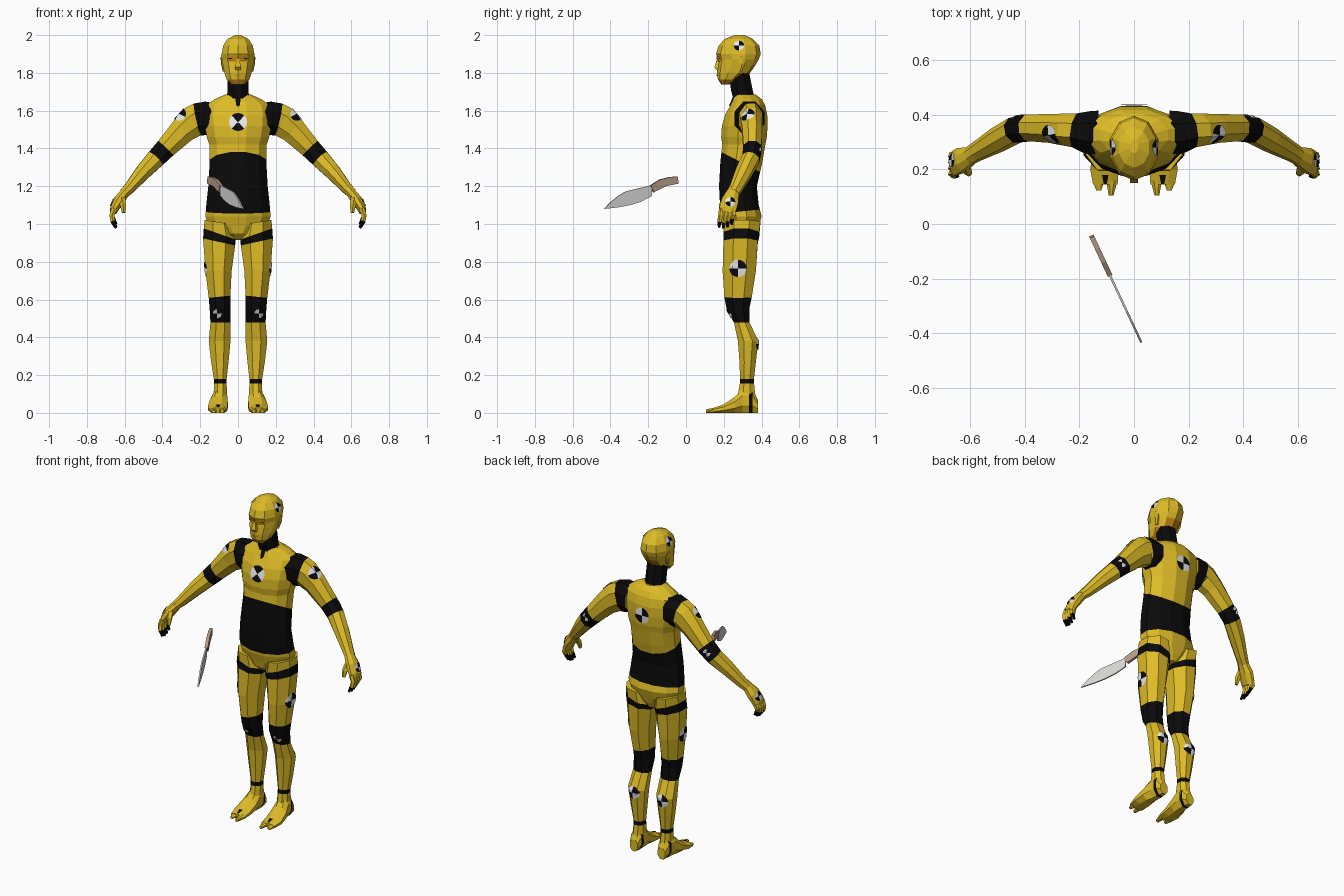
import bpy, bmesh, math
from mathutils import Vector
from mathutils.bvhtree import BVHTree

cube = bpy.data.objects.get("Cube")
if cube:
    bpy.data.objects.remove(cube, do_unlink=True)


def material(name, rgb):
    m = bpy.data.materials.new(name)
    m.use_nodes = True
    m.diffuse_color = (*rgb, 1)
    m.node_tree.nodes["Principled BSDF"].inputs["Base Color"].default_value = (*rgb, 1)
    return m


yellow = material("yellow", (0.73, 0.50, 0.02))
black = material("black", (0.003, 0.003, 0.003))
white = material("white", (0.8, 0.8, 0.8))
amber = material("amber", (0.55, 0.25, 0.008))
steel = material("steel", (0.68, 0.68, 0.66))
wood = material("wood", (0.46, 0.33, 0.24))
BODY = (yellow, black)


def finish(name, bm, mats):
    """Turn a bmesh into an object and return a tree for projecting plates onto it."""
    bmesh.ops.recalc_face_normals(bm, faces=bm.faces)
    tree = BVHTree.FromBMesh(bm)
    me = bpy.data.meshes.new(name)
    bm.to_mesh(me)
    bm.free()
    for m in mats:
        me.materials.append(m)
    bpy.context.collection.objects.link(bpy.data.objects.new(name, me))
    return tree


def loft(rings, dark=()):
    """Skin a list of point rings, the segments listed in dark being black."""
    bm = bmesh.new()
    rows = [[bm.verts.new(p) for p in r] for r in rings]
    n = len(rows[0])
    for k, (a, b) in enumerate(zip(rows, rows[1:])):
        for i in range(n):
            j = (i + 1) % n
            bm.faces.new((a[i], a[j], b[j], b[i])).material_index = int(k in dark)
    bm.faces.new(rows[0])
    bm.faces.new(rows[-1]).material_index = int(len(rows) - 2 in dark)
    return bm


def circle(n):
    k = math.cos(math.pi / n)
    return [(math.cos((i + .5) * math.tau / n) / k, math.sin((i + .5) * math.tau / n) / k)
            for i in range(n)]


def level(z, x0, x1, y0, y1, n=8, tilt=0, s=1):
    """Ring at height z that fills a rectangle; tilt raises its outer side."""
    hx, hy = (x1 - x0) / 2, (y1 - y0) / 2
    return [Vector((s * (x0 + hx + hx * c), y0 + hy + hy * d, z + tilt * hx * c)) for c, d in circle(n)]


def tube(path, s=1, n=8):
    """Rings along a path of (x, y, z, half depth, half height)."""
    pts = [Vector(p[:3]) for p in path]
    rings = []
    for i, p in enumerate(path):
        t = (pts[min(i + 1, len(pts) - 1)] - pts[max(i - 1, 0)]).normalized()
        u = Vector((0, 1, 0))
        u = (u - t * t.dot(u)).normalized()
        v = t.cross(u)
        ring = [pts[i] + u * p[3] * c + v * p[4] * d for c, d in circle(n)]
        rings.append([Vector((s * q.x, q.y, q.z)) for q in ring])
    return rings


def plate(name, tree, centre, direction, polys, mats, lift=.005):
    """Lay flat polygons (points, material) on a surface, seen along a direction."""
    d = Vector(direction).normalized()
    u = d.cross(Vector((0, 1, 0) if abs(d.z) > .9 else (0, 0, 1))).normalized()
    v = u.cross(d)
    bm = bmesh.new()
    for pts, mat in polys:
        hits = [tree.ray_cast(Vector(centre) + u * a + v * b - d * .3, d)[0] for a, b in pts]
        if all(hits):
            bm.faces.new([bm.verts.new(h - d * lift) for h in hits]).material_index = mat
    bmesh.ops.remove_doubles(bm, verts=bm.verts, dist=.0002)
    finish(name, bm, mats)


def strip(x, low, high):
    """Horizontal band in four pieces, so that it can follow a curved face."""
    xs = [x * (k / 2 - 1) for k in range(5)]
    return [([(a, low), (b, low), (b, high), (a, high)], 0) for a, b in zip(xs, xs[1:])]


def target(name, tree, centre, direction, r, turn=0):
    """Round marker with alternating black and white quarters."""
    def at(k, i):
        a = math.tau * i / 16 + turn
        return (r * k / 3 * math.cos(a), r * k / 3 * math.sin(a))
    polys = []
    for i in range(16):
        for k in range(3):
            pts = [at(k, i), at(k + 1, i), at(k + 1, i + 1), at(k, i + 1)]
            polys.append((pts if k else pts[:3], (i // 4) % 2))
    plate(name, tree, centre, direction, polys, (black, white))


# Torso, cut along two slanted planes for the black waist
torso_rows = [(.915, .03, .25, .355), (.95, .09, .212, .372), (.99, .155, .202, .385), (1.04, .173, .187, .4),
              (1.1, .168, .18, .385), (1.2, .157, .175, .375), (1.33, .15, .182, .405), (1.42, .152, .192, .42),
              (1.46, .165, .186, .428), (1.52, .176, .19, .432), (1.58, .18, .208, .43), (1.63, .17, .236, .418),
              (1.66, .125, .25, .402), (1.685, .07, .258, .37)]
bm = loft([level(z, -w, w, a, b, 12) for z, w, a, b in torso_rows])
cuts = [(1.385, 1.26), (1.055, 1.08)]
for front, back in cuts:
    bmesh.ops.bisect_plane(bm, geom=bm.verts[:] + bm.edges[:] + bm.faces[:], dist=.0001,
                           plane_co=(0, .18, front), plane_no=(0, (front - back) / .24, 1))
for f in bm.faces:
    c = f.calc_center_median()
    top, low = [a + (b - a) * (c.y - .18) / .24 for a, b in cuts]
    f.material_index = int(low < c.z < top)
torso = finish("torso", bm, BODY)
target("chest_marker", torso, (0, .2, 1.54), (0, 1, 0), .048, math.pi / 4)
target("back_marker", torso, (0, .43, 1.52), (0, -1, 0), .048)

# Neck and pointed collar
neck_rows = [(1.64, .062, .258, .37), (1.7, .056, .24, .355), (1.8, .056, .225, .335)]
finish("neck", loft([level(z, -w, w, a, b) for z, w, a, b in neck_rows], (0, 1)), BODY)
collar = [([(-.07, .03), (0, -.035), (0, .03)], 0), ([(0, -.035), (.07, .03), (0, .03)], 0)]
plate("collar", torso, (0, .2, 1.655), (0, 1, 0), collar, (black,))

# Head, amber under the jaw and skull
head_rows = [(1.738, .034, .188, .225), (1.765, .06, .172, .285), (1.8, .072, .168, .335), (1.84, .08, .172, .362),
             (1.872, .086, .178, .38), (1.9, .087, .165, .39), (1.945, .078, .178, .383), (1.98, .055, .21, .35),
             (2.0, .015, .26, .31)]
bm = loft([level(z, -w, w, a, b, 10) for z, w, a, b in head_rows])
bmesh.ops.recalc_face_normals(bm, faces=bm.faces)
for f in bm.faces:
    f.material_index = int(f.normal.z < -.45 and f.calc_center_median().z < 1.83)
head = finish("head", bm, (yellow, amber))

# Face
plate("eye_band", head, (0, .17, 1.873), (0, 1, 0), strip(.058, -.014, .015), (amber,))
plate("eye_line", head, (0, .17, 1.876), (0, 1, 0), strip(.05, -.003, .003), (black,), .007)
nose_rows = [(1.88, .007, .166, .195), (1.83, .015, .15, .195), (1.815, .012, .162, .195)]
finish("nose", loft([level(z, -w, w, a, b, 4) for z, w, a, b in nose_rows]), (yellow,))
plate("mouth", head, (0, .17, 1.787), (0, 1, 0),
      [([(-.022, 0), (0, -.005), (.022, 0), (0, .005)], 0)], (amber,))


# Knife: slanted flat outlines with thickness
def blade_part(name, outline, half, mat):
    across = Vector((1, .468, 0)).normalized() * half
    pts = [Vector((-.155 - (y + .045) * .468, y, z)) for y, z in outline]
    finish(name, loft([[p - across for p in pts], [p + across for p in pts]]), (mat,))


blade_part("knife_blade", [(-.18, 1.206), (-.32, 1.172), (-.36, 1.148), (-.4, 1.115), (-.434, 1.08), (-.36, 1.088),
                           (-.296, 1.1), (-.24, 1.118), (-.183, 1.148)], .004, steel)
blade_part("knife_handle", [(-.048, 1.252), (-.09, 1.248), (-.14, 1.235), (-.19, 1.203), (-.172, 1.168),
                            (-.11, 1.2), (-.042, 1.214)], .009, wood)

arm_path = [(.13, .335, 1.56, .08, .08), (.168, .335, 1.56, .078, .088), (.212, .343, 1.553, .062, .087),
            (.232, .345, 1.545, .059, .084), (.29, .35, 1.498, .053, .07), (.382, .352, 1.402, .048, .055),
            (.437, .343, 1.345, .046, .05), (.5, .308, 1.278, .044, .042), (.575, .265, 1.19, .034, .03),
            (.6, .25, 1.165, .032, .026)]
palm_path = [(.595, .25, 1.17, .031, .025), (.63, .235, 1.125, .045, .028), (.655, .222, 1.08, .045, .022),
             (.66, .218, 1.06, .04, .016)]
leg_rows = [(1.01, .03, .177, .197, .394, .15), (.947, .012, .181, .2, .388, .35), (.905, .015, .185, .198, .38, .22),
            (.75, .034, .172, .194, .37, 0), (.615, .04, .155, .203, .348, -.1), (.55, .04, .15, .215, .335, 0),
            (.478, .041, .146, .254, .337, 0), (.38, .04, .155, .275, .383, 0), (.27, .05, .142, .283, .37, 0),
            (.18, .06, .128, .286, .36, 0), (.155, .06, .127, .285, .36, 0), (.07, .058, .13, .27, .37, 0)]
foot_rows = [(.145, .06, .15, .026), (.2, .056, .16, .045), (.26, .054, .152, .085),
             (.3, .057, .138, .13), (.333, .058, .134, .13), (.352, .06, .132, .125), (.38, .07, .122, .07)]
toes = {"big_toe": [(.105, .075, .093, .018), (.16, .06, .102, .03)],
        "small_toes": [(.122, .12, .138, .014), (.16, .108, .152, .026)]}


def foot_rings(rows, s):
    """Rings across the foot from (y, inner x, outer x, height), flat on the ground."""
    return [[Vector((p.x, y, p.y)) for p in level(0, a, b, 0, top, 8, 0, s)] for y, a, b, top in rows]


for s, side in ((1, "left_"), (-1, "right_")):
    # Ear and head marker
    ear = [(s * .072, .287, 1.81, .008, .008), (s * .081, .297, 1.85, .016, .008), (s * .083, .3, 1.885, .014, .008)]
    finish(side + "ear", loft(tube(ear, 1, 6)), (yellow,))
    target(side + "head_marker", head, (s * .08, .28, 1.945), (-s, 0, -.25), .028)

    # Arm with black shoulder and elbow bands
    arm = finish(side + "arm", loft(tube(arm_path, s), (0, 1, 5)), BODY)
    target(side + "arm_marker", arm, (s * .272, .335, 1.555), (-s, .25, -.7), .038)
    target(side + "elbow_marker", arm, (s * .41, .38, 1.375), (-s * .5, -.8, -.4), .022)

    # Hand, fingers with black tips, thumb
    palm = finish(side + "palm", loft(tube(palm_path, s)), BODY)
    target(side + "hand_marker", palm, (s * .655, .235, 1.11), (-s, 0, -.6), .027)
    for k, finger in enumerate(("index", "middle", "ring", "little")):
        y = .188 + .022 * k
        drop = (.005, 0, .006, .02)[k]
        path = [(.655, y, 1.08, .011, .013), (.668, y - .004, 1.045, .011, .011),
                (.662, y - .01, 1.01 + drop, .01, .01), (.645, y - .012, .978 + drop, .006, .006)]
        finish(side + finger + "_finger", loft(tube(path, s, 5), (2,)), BODY)
    thumb = [(.615, .215, 1.14, .014, .016), (.608, .19, 1.1, .013, .014), (.605, .182, 1.06, .007, .008)]
    finish(side + "thumb", loft(tube(thumb, s, 5)), (yellow,))

    # Leg with black hip, knee and ankle bands
    rows = [level(z, a, b, c, d, 8, tilt, s) for z, a, b, c, d, tilt in leg_rows]
    leg = finish(side + "leg", loft(rows, (1, 4, 5, 9)), BODY)
    target(side + "thigh_marker", leg, (s * .17, .275, .765), (-s, 0, 0), .046)
    target(side + "calf_marker", leg, (s * .1, .38, .365), (-s * .3, -1, 0), .038)
    target(side + "knee_marker", leg, (s * .11, .22, .525), (0, 1, 0), .024)

    # Foot with a black heel stripe, split toes and a dark gap between them
    foot = finish(side + "foot", loft(foot_rings(foot_rows, s), (4,)), BODY)
    for toe, toe_rows in toes.items():
        finish(side + toe, loft(foot_rings(toe_rows, s)), (yellow,))
    plate(side + "toe_gap", foot, (s * .105, .165, .03), (0, 0, -1),
          [([(-.006, -.018), (.006, -.018), (.012, .015), (-.012, .015)], 0)], (black,))
